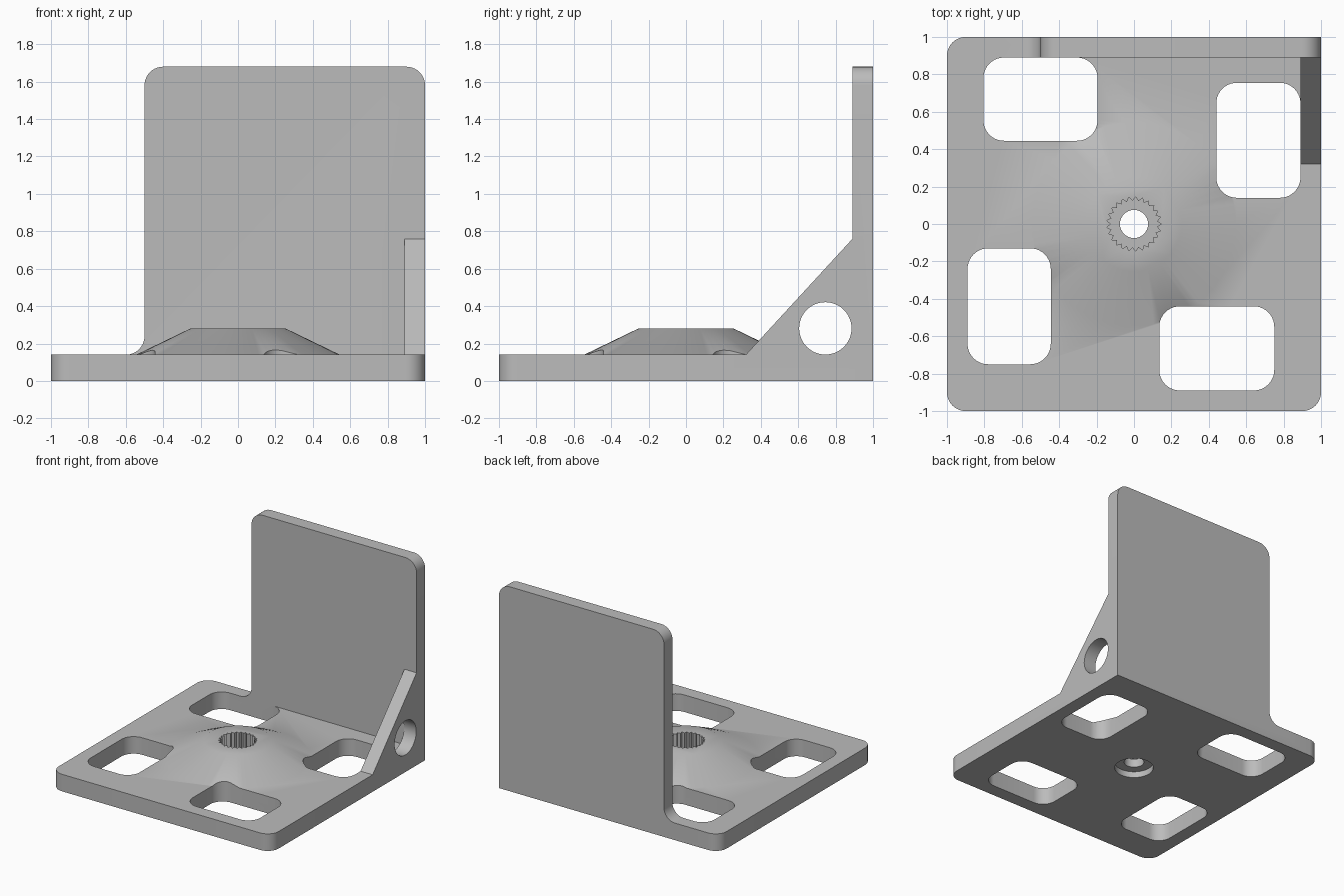
import bpy
import bmesh
from math import sin, cos, pi, radians
from mathutils import Vector

cube = bpy.data.objects.get("Cube")
if cube:
    bpy.data.objects.remove(cube, do_unlink=True)

grey = bpy.data.materials.new("plain_grey")
grey.use_nodes = True
grey.diffuse_color = (0.5, 0.5, 0.5, 1)
grey.node_tree.nodes["Principled BSDF"].inputs["Base Color"].default_value = grey.diffuse_color

BASE, INNER, TOP = 0.14, 0.89, 0.28     # plate height, inner wall face, cone top


def fillet(corners, steps=10):
    """Outline from (a, b, radius) corners; a radius rounds that corner."""
    out = []
    for i, (a, b, r) in enumerate(corners):
        p = Vector((a, b))
        if not r:
            out.append(p)
            continue
        u = (Vector(corners[i - 1][:2]) - p).normalized()
        v = (Vector(corners[(i + 1) % len(corners)][:2]) - p).normalized()
        for k in range(steps + 1):
            t = k / steps * pi / 2
            out.append(p + u * r * (1 - sin(t)) + v * r * (1 - cos(t)))
    return out


def box(x0, x1, y0, y1, r):
    return fillet([(x0, y0, r), (x1, y0, r), (x1, y1, r), (x0, y1, r)])


def ring(radii, n, a=0, b=0):
    """Closed ring of n points whose radius cycles through radii."""
    return [Vector((a + radii[i % len(radii)] * cos(2 * pi * i / n),
                    b + radii[i % len(radii)] * sin(2 * pi * i / n))) for i in range(n)]


def solid(name, lower, lo, hi, axis="z", upper=None):
    """Solid between two matching outlines, stacked along an axis."""
    place = {"x": lambda p, h: (h, p.x, p.y),
             "y": lambda p, h: (p.x, h, p.y),
             "z": lambda p, h: (p.x, p.y, h)}[axis]
    bm = bmesh.new()
    a = [bm.verts.new(place(p, lo)) for p in lower]
    b = [bm.verts.new(place(p, hi)) for p in (upper or lower)]
    bm.faces.new(a)
    bm.faces.new(b)
    for i in range(len(a)):
        bm.faces.new((a[i - 1], a[i], b[i], b[i - 1]))
    bmesh.ops.recalc_face_normals(bm, faces=bm.faces)
    mesh = bpy.data.meshes.new(name)
    bm.to_mesh(mesh)
    bm.free()
    mesh.materials.append(grey)
    obj = bpy.data.objects.new(name, mesh)
    bpy.context.collection.objects.link(obj)
    return obj


def combine(target, tool, operation):
    """Apply a boolean and discard the tool."""
    mod = target.modifiers.new(operation, "BOOLEAN")
    mod.operation, mod.object, mod.solver = operation, tool, "EXACT"
    bpy.ops.object.select_all(action="DESELECT")
    bpy.context.view_layer.objects.active = target
    target.select_set(True)
    bpy.ops.object.modifier_apply(modifier=mod.name)
    bpy.data.objects.remove(tool, do_unlink=True)


# Base plate, square only where the wall and gusset meet
bracket = solid("corner_bracket", fillet(
    [(-1, -1, 0.1), (1, -1, 0.1), (1, 1, 0), (-1, 1, 0.1)]), 0, BASE)

# Raised conical hub
hub = solid("hub_cone", ring([0.545], 64), BASE, TOP, upper=ring([0.255], 64))
combine(bracket, hub, "UNION")

# Rounded windows through the plate
for x0, x1, y0, y1 in [(-0.805, -0.195, 0.445, INNER), (0.44, INNER, 0.14, 0.755),
                       (-INNER, -0.445, -0.75, -0.13), (0.135, 0.75, -INNER, -0.44)]:
    combine(bracket, solid("window_cutter", box(x0, x1, y0, y1, 0.11), -0.1, 0.5), "DIFFERENCE")

# Toothed socket, screw hole and screw head recess
for outline, lo, hi in [(ring([0.146, 0.124], 50), 0.12, 0.4),
                        (ring([0.075], 32), -0.1, 0.4),
                        (ring([0.146], 40), -0.1, 0.05)]:
    combine(bracket, solid("hub_cutter", outline, lo, hi), "DIFFERENCE")

# Upright wall with a fillet running into the plate
wall = solid("upright_wall", fillet(
    [(1, 0.07, 0), (1, 1.68, 0.1), (-0.5, 1.68, 0.1), (-0.5, BASE, 0.1),
     (-0.7, BASE, 0), (-0.7, 0.07, 0)]), INNER, 1, axis="y")
combine(bracket, wall, "UNION")

# Side gusset with a round hole
gusset = solid("side_gusset", fillet(
    [(0.32, BASE, 0), (INNER, 0.76, 0), (0.95, 0.76, 0), (0.95, 0.07, 0), (0.32, 0.07, 0)]),
    INNER, 1, axis="x")
combine(gusset, solid("gusset_cutter", ring([0.14], 48, 0.745, 0.281), 0.8, 1.1, axis="x"), "DIFFERENCE")
combine(bracket, gusset, "UNION")

bpy.ops.object.shade_smooth_by_angle(angle=radians(30))
